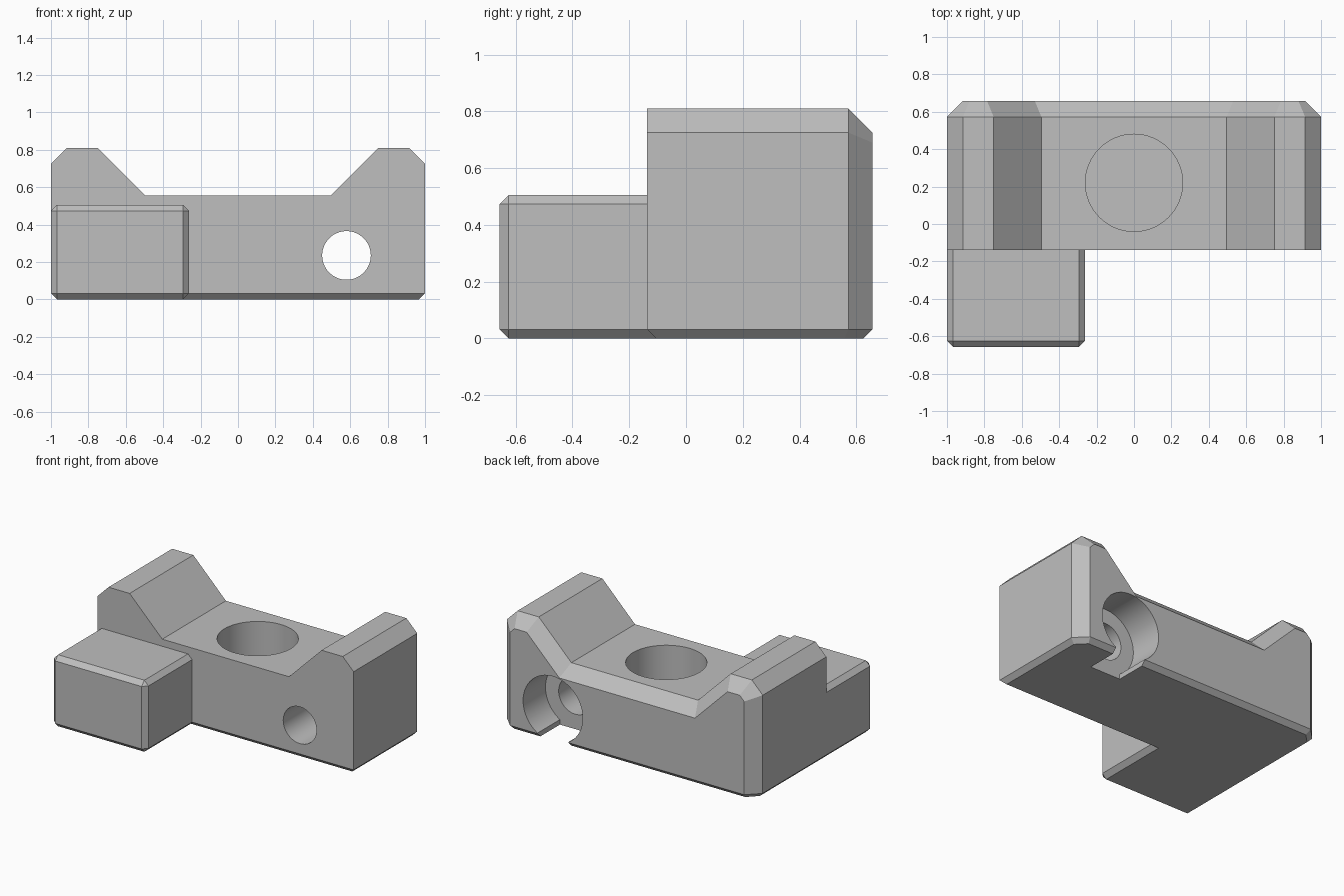
import bpy, bmesh, math
from mathutils import Matrix

if "Cube" in bpy.data.objects:
    bpy.data.objects.remove(bpy.data.objects["Cube"], do_unlink=True)

grey = bpy.data.materials.new("machined_grey")
grey.use_nodes = True
grey.diffuse_color = (0.52, 0.52, 0.52, 1)
grey.node_tree.nodes["Principled BSDF"].inputs["Base Color"].default_value = (0.52, 0.52, 0.52, 1)

BACK, JOINT, FRONT = 0.657, -0.138, -0.657
SMALL, LARGE = 0.032, 0.085


def finish(bm, name):
    bmesh.ops.recalc_face_normals(bm, faces=bm.faces)
    mesh = bpy.data.meshes.new(name)
    bm.to_mesh(mesh)
    bm.free()
    mesh.materials.append(grey)
    ob = bpy.data.objects.new(name, mesh)
    bpy.context.collection.objects.link(ob)
    return ob


def prism(profile, y0, y1):
    """Extrude an (x, z) outline along y."""
    bm = bmesh.new()
    face = bm.faces.new([bm.verts.new((x, y0, z)) for x, z in profile])
    moved = bmesh.ops.extrude_face_region(bm, geom=[face])["geom"]
    verts = [v for v in moved if isinstance(v, bmesh.types.BMVert)]
    bmesh.ops.translate(bm, verts=verts, vec=(0, y1 - y0, 0))
    bmesh.ops.recalc_face_normals(bm, faces=bm.faces)
    return bm


def chamfer(bm, offset, rule):
    """Flat bevel on every edge whose two ends satisfy the rule."""
    edges = [e for e in bm.edges if rule(e.verts[0].co, e.verts[1].co)]
    bmesh.ops.bevel(bm, geom=edges, offset=offset, offset_type='OFFSET',
                    segments=1, profile=0.5, affect='EDGES')


def on_floor(a, b):
    return max(a.z, b.z) < 0.001


def rectangle(x0, x1, z0, z1):
    return [(x0, z0), (x1, z0), (x1, z1), (x0, z1)]


def cylinder(name, radius, depth, matrix):
    bm = bmesh.new()
    bmesh.ops.create_cone(bm, cap_ends=True, segments=64, radius1=radius,
                          radius2=radius, depth=depth, matrix=matrix)
    return finish(bm, name)


def combine(target, tool, operation):
    mod = target.modifiers.new("combine", 'BOOLEAN')
    mod.operation, mod.solver, mod.object = operation, 'EXACT', tool
    bpy.context.view_layer.objects.active = target
    bpy.ops.object.modifier_apply(modifier=mod.name)
    bpy.data.objects.remove(tool, do_unlink=True)


# Main body: mirrored saddle outline with a wide chamfer round the back
half = [(1, 0), (1, 0.725), (0.915, 0.81), (0.75, 0.81), (0.495, 0.555)]
outline = half + [(-x, z) for x, z in reversed(half)]
bm = prism(outline, JOINT, BACK)
chamfer(bm, LARGE, lambda a, b: min(a.y, b.y) > BACK - 0.001 and not on_floor(a, b))
chamfer(bm, SMALL, on_floor)
body = finish(bm, "clamp_body")

# Front block, running into the body, all outer edges chamfered
inner = JOINT + 0.2
bm = prism(rectangle(-1, -0.262, 0, 0.505), FRONT, inner)
chamfer(bm, SMALL, lambda a, b: min(a.y, b.y) < inner - 0.001)
combine(body, finish(bm, "front_block"), 'UNION')

# Blind round pocket in the saddle
pocket_top, pocket_floor = 1.0, 0.15
combine(body, cylinder("pocket_cutter", 0.26, pocket_top - pocket_floor,
        Matrix.Translation((0, 0.22, (pocket_top + pocket_floor) / 2))), 'DIFFERENCE')

# Bolt hole with counterbore and relief slot at the back
bolt_x, bolt_z, seat_y = 0.58, 0.235, BACK - 0.25
along_y = Matrix.Rotation(math.pi / 2, 4, 'X')
combine(body, cylinder("bolt_cutter", 0.13, 3,
        Matrix.Translation((bolt_x, 0, bolt_z)) @ along_y), 'DIFFERENCE')
combine(body, cylinder("counterbore_cutter", 0.233, 1,
        Matrix.Translation((bolt_x, seat_y + 0.5, bolt_z)) @ along_y), 'DIFFERENCE')
slot = prism(rectangle(bolt_x - 0.12, bolt_x + 0.12, -0.1, 0.1), seat_y, 1)
combine(body, finish(slot, "slot_cutter"), 'DIFFERENCE')

# Smooth hole walls, sharp machined edges
bpy.ops.object.select_all(action='DESELECT')
body.select_set(True)
bpy.context.view_layer.objects.active = body
bpy.ops.object.shade_smooth_by_angle(angle=math.radians(20))
